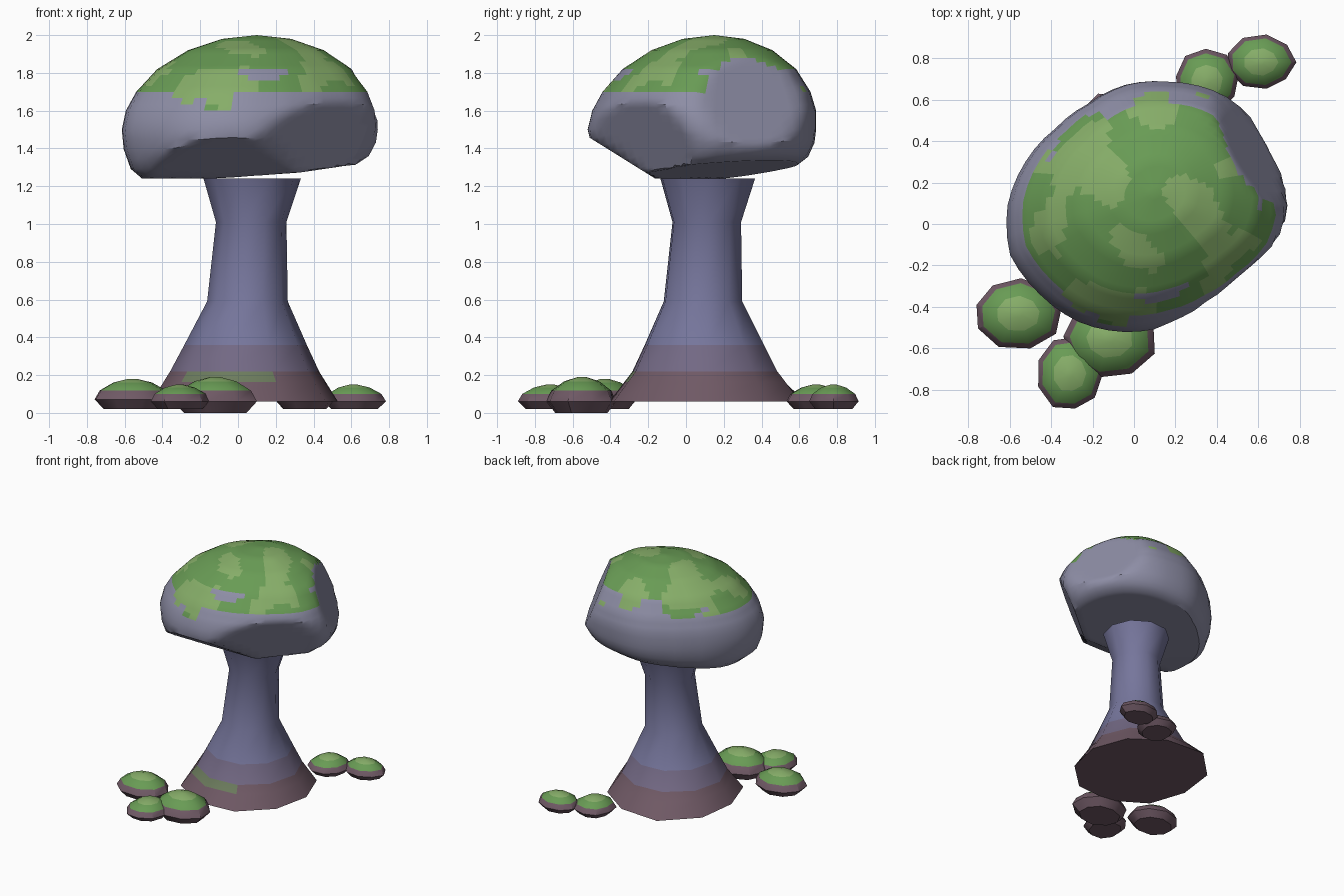
import bpy, bmesh, math, random
from mathutils import Vector, noise

if "Cube" in bpy.data.objects:
    bpy.data.objects.remove(bpy.data.objects["Cube"])

random.seed(4)


def material(name, r, g, b):
    m = bpy.data.materials.new(name)
    m.diffuse_color = (r, g, b, 1)
    m.use_nodes = True
    m.node_tree.nodes["Principled BSDF"].inputs["Base Color"].default_value = m.diffuse_color
    return m


STONE = material("stone", .27, .27, .38)
STEM = material("blue_stone", .18, .18, .33)
STEM_LOW = material("mauve_stone", .17, .14, .23)
EARTH = material("earth", .16, .10, .13)
MOSS = material("moss", .14, .33, .09)
MOSS_LIGHT = material("light_moss", .24, .42, .14)
MOSS_DULL = material("dull_moss", .15, .20, .11)


def loft(name, rings, mats, pick, angle):
    """Skin equal-length rings, close both ends, colour each face with pick(face)."""
    bm = bmesh.new()
    rows = [[bm.verts.new(p) for p in ring] for ring in rings]
    n = len(rows[0])
    for a, b in zip(rows, rows[1:]):
        for i in range(n):
            j = (i + 1) % n
            bm.faces.new((a[i], a[j], b[j], b[i]))
    bm.faces.new(rows[0][::-1])
    bm.faces.new(rows[-1])
    bmesh.ops.remove_doubles(bm, verts=bm.verts, dist=1e-4)
    bmesh.ops.recalc_face_normals(bm, faces=bm.faces)
    bm.normal_update()
    for f in bm.faces:
        f.smooth = True
        f.material_index = pick(f)
    me = bpy.data.meshes.new(name)
    bm.to_mesh(me)
    bm.free()
    for m in mats:
        me.materials.append(m)
    me.set_sharp_from_angle(angle=math.radians(angle))
    ob = bpy.data.objects.new(name, me)
    bpy.context.collection.objects.link(ob)
    return ob


def resample(profile, step):
    """Split a polyline of tuples into short pieces."""
    out = [profile[0]]
    for a, b in zip(profile, profile[1:]):
        k = max(1, math.ceil(math.dist(a, b) / step))
        out += [tuple(p + (q - p) * s / k for p, q in zip(a, b)) for s in range(1, k + 1)]
    return out


# Stem: ten-sided flared column, irregular foot
ANGLES = [math.radians(4 + 36 * i) for i in range(10)]
FOOT = [.49, .50, .52, .57, .54, .50, .52, .52, .52, .50]
rows = [  # z, centre x, centre y, radius
    (.22, .035, .10, .395), (.36, .04, .097, .325), (.59, .05, .09, .214),
    (1.01, .07, .11, .187), (1.24, .075, .115, .258)]
foot = [Vector((.04 + r * math.cos(a), .10 + r * math.sin(a), .06)) for r, a in zip(FOOT, ANGLES)]
upper = [[Vector((cx + r * math.cos(a), cy + r * math.sin(a), z)) for a in ANGLES]
         for z, cx, cy, r in rows]
middle = [p.lerp(q, .65) for p, q in zip(foot, upper[0])]


def stem_colour(f):
    c = f.calc_center_median()
    if .16 < c.z < .22 and c.y < -.15 and c.x < .15:
        return 3
    return 2 if c.z < .21 else 1 if c.z < .3 else 0


loft("stem", [foot, middle] + upper, [STEM, STEM_LOW, EARTH, MOSS_DULL], stem_colour, 40)

# Cap: boulder lofted from its plan outline and side profile, then flattened by planes
PLAN = [.68, .68, .67, .64, .605, .59, .565, .575, .62,
        .67, .70, .67, .65, .62, .59, .58, .60, .66]
PROFILE = [(0, 1.25), (.84, 1.25), (.93, 1.30), (.985, 1.40), (1, 1.50), (.98, 1.60),
           (.91, 1.70), (.76, 1.82), (.53, 1.92), (.27, 1.98), (0, 2.0)]
CHOPS = [(Vector((.6, -.7, -.38)), -.142),   # front right undercut
         (Vector((.82, .44, .36)), 1.205),   # back right flat
         (Vector((0, -.53, -.85)), -.968)]   # front underside
SEGS = 54


def cap_point(i, scale, z):
    u = i * len(PLAN) / SEGS
    k = int(u)
    r = PLAN[k] + (PLAN[(k + 1) % len(PLAN)] - PLAN[k]) * (u - k)
    a = math.tau * i / SEGS
    lean = max(0, z - 1.5) / .5
    p = Vector((.06 + .04 * lean + scale * r * math.cos(a),
                .09 + .06 * lean + scale * r * math.sin(a), z))
    if z < 1.5:  # tilted underside
        low = max(1.24, 1.262 + .08 * p.x + .08 * p.y)
        p.z = low + (1.5 - low) * (z - 1.25) / .25
    for _ in range(3):
        for n, d in CHOPS:
            n = n.copy()
            length = n.length
            p -= n / length * max(0, (p.dot(n) - d) / length)
    return p


def cap_colour(f):
    c = f.calc_center_median()
    if f.normal.z + .22 * noise.noise(c * 5) < .56:
        return 0
    return 2 if noise.noise(c * 4 + Vector((7, 3, 1))) > .08 else 1


cap_rings = [[cap_point(i, s, z) for i in range(SEGS)] for s, z in resample(PROFILE, .06)]
loft("cap", cap_rings, [STONE, MOSS, MOSS_LIGHT], cap_colour, 32)

# Mossy pebbles around the foot
PEBBLE = [(0, .75), (.32, 1), (.62, .86), (.88, .5), (1, .12)]


def pebble(name, x, y, rx, ry, z0, z1, turn):
    wob = [random.uniform(.95, 1.06) for _ in range(9)]
    rings = []
    for t, s in PEBBLE:
        ring = []
        for i, w in enumerate(wob):
            a = turn + math.tau * i / 9
            ring.append((x + rx * s * w * math.cos(a), y + ry * s * w * math.sin(a),
                         z0 + (z1 - z0) * t))
        rings.append(ring)
    limit = z0 + (z1 - z0) * .6
    top = z0 + (z1 - z0) * .85
    loft(name, rings, [EARTH, MOSS, MOSS_LIGHT],
         lambda f: sum(f.calc_center_median().z > h for h in (limit, top)), 35)


for i, spec in enumerate([
        (-.56, -.43, .215, .17, .02, .18, .1),
        (-.12, -.55, .23, .185, .0, .19, .3),
        (-.31, -.72, .155, .18, .02, .15, .0),
        (.35, .69, .155, .16, .02, .15, .2),
        (.61, .78, .165, .13, .02, .15, .0)]):
    pebble(f"pebble_{i + 1}", *spec)
